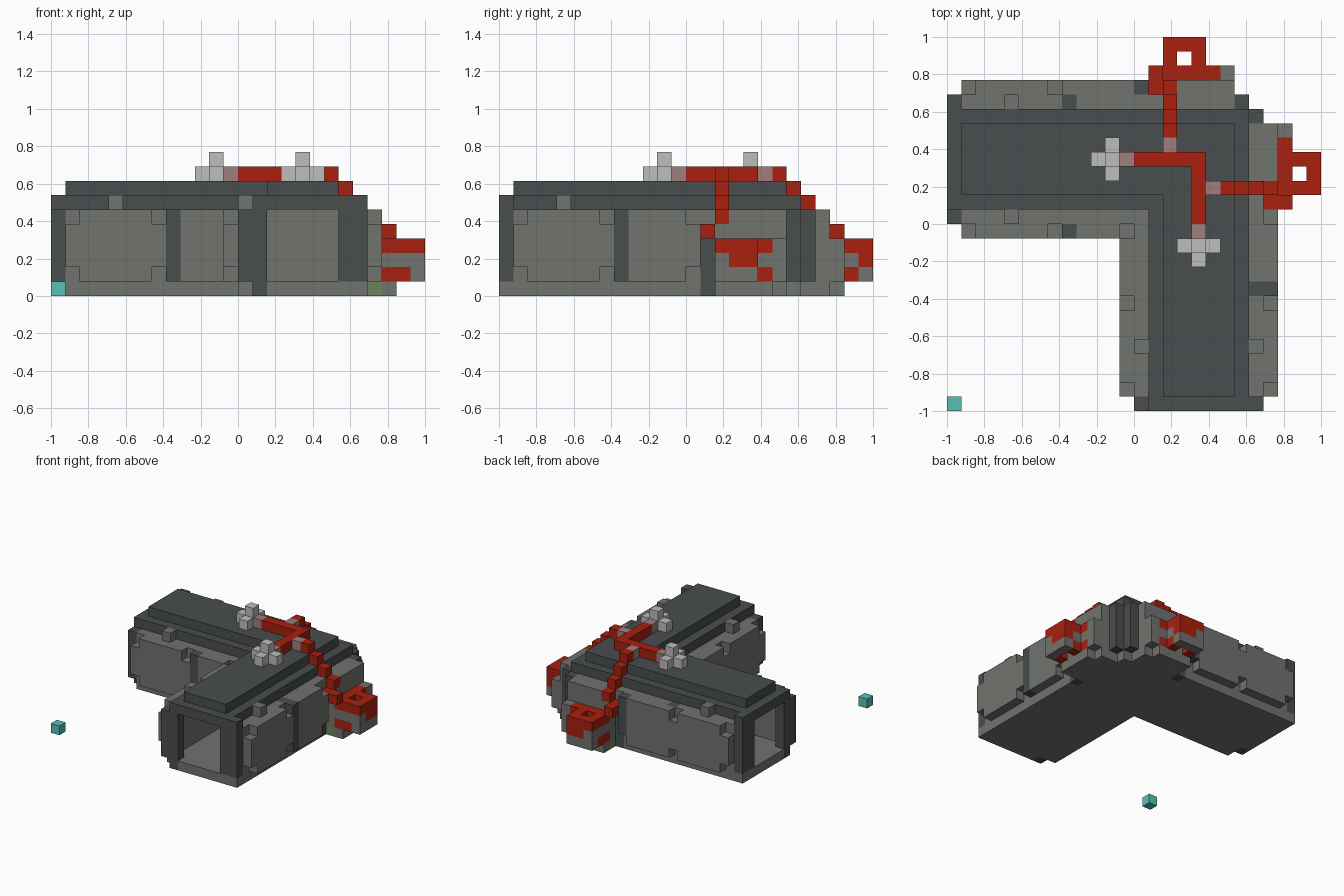
import bpy

if "Cube" in bpy.data.objects:
    bpy.data.objects.remove(bpy.data.objects["Cube"], do_unlink=True)

N = 26                 # blocks along the longest side
S = 2 / N
COLOURS = {"dark_stone": "494d4e", "grey_stone": "71736f", "red_wire": "a8200f",
           "pale_metal": "bcbdbc", "pink_joint": "9f7f7d", "cyan_marker": "5abfb8",
           "moss_green": "6c8558"}
NAMES = list(COLOURS)


def linear(h):
    vals = [int(h[i:i + 2], 16) / 255 for i in (0, 2, 4)]
    return [v / 12.92 if v < 0.04 else ((v + 0.055) / 1.055) ** 2.4 for v in vals] + [1]


materials = []
for name, code in COLOURS.items():
    m = bpy.data.materials.new(name)
    m.use_nodes = True
    m.diffuse_color = linear(code)
    m.node_tree.nodes["Principled BSDF"].inputs["Base Color"].default_value = linear(code)
    materials.append(m)

blocks = {}            # cell -> (part, colour)


def span(v):
    return range(v, v + 1) if isinstance(v, int) else range(v[0], v[1] + 1)


def box(part, colour, x, y, z, mirror=True):
    """Fill a range of blocks, repeated across the diagonal."""
    for i in span(x):
        for j in span(y):
            for k in span(z):
                blocks[i, j, k] = (part, colour)
                if mirror:
                    blocks[j, i, k] = (part, colour)


def carve(x, y, z):
    for i in span(x):
        for j in span(y):
            for k in span(z):
                blocks.pop((i, j, k), None)
                blocks.pop((j, i, k), None)


DARK, GREY, RED, PALE, PINK, CYAN, GREEN = NAMES

# Floor, walls and stepped roof of the two arms
box("floor", GREY, (13, 21), (1, 19), 0)
box("floor", GREY, (14, 20), (1, 20), 0)
box("floor", GREY, (15, 21), 0, 0)
box("walls", GREY, 13, (1, 13), (1, 5))
box("walls", GREY, 21, (1, 19), (1, 5))
box("roof", DARK, (14, 20), (0, 20), 6)
box("roof", DARK, (15, 19), (1, 19), 7)

# Posts at the open ends and the outer corner
box("end_posts", DARK, (13, 14), 0, (1, 5))
box("end_posts", DARK, (20, 21), 0, (1, 5))
box("end_posts", DARK, 14, 0, 0)
box("end_posts", DARK, 21, 0, 6)
box("corner_post", DARK, 20, (20, 21), (1, 5))

# Raised wall panels with notched corners
for c, last in ((12, 12), (22, 13)):
    for a, b in ((1, 7), (9, last)):
        box("wall_panels", GREY, c, (a, b), (1, 5))
        for end in {a, b} - {9}:
            for k in (1, 5):
                carve(c, end, k)
    box("wall_panels", GREY, c, 8, (1, 5))
for c in (13, 21):
    box("roof_bumps", GREY, c, 4, 6)

# Dark pillars between panels
box("pillars", DARK, 8, 12, (1, 5), False)
box("pillars", DARK, (21, 22), 8, (1, 5), False)
box("pillars", DARK, 8, 21, (1, 5), False)
box("pillars", DARK, 21, 14, (0, 3))
box("pillars", DARK, 13, 22, (2, 5), False)

# Side machinery housing beside the corner
box("side_housing", GREY, 22, (15, 19), (0, 5))
box("side_housing", GREY, 23, (15, 18), (0, 2))
box("side_housing", GREY, 23, 19, (1, 3))
box("side_housing", GREY, (24, 25), (15, 17), (1, 2))
carve(24, 16, (1, 3))
box("moss_patch", GREEN, 22, 15, 0)

# Wire over the roof and down the side
box("roof_wire", RED, (13, 17), 17, 8)
box("wire_joints", PINK, 12, 17, 8)
box("wire_joints", PINK, 18, 15, 8)
for step, k in enumerate((8, 7, 6, 5)):
    box("side_wire", RED, 19 + step, 15, k)
box("side_wire", RED, (22, 23), 14, 4)
box("side_wire", RED, 23, (15, 18), 3)
box("side_wire", RED, 23, (16, 17), 2)
box("side_wire", RED, 23, 18, 1)
box("side_wire", RED, (23, 24), 15, 1)

# Handle ring
for j in (15, 17):
    box("handle_ring", RED, 24, j, 3)
box("handle_ring", RED, 25, (15, 17), 3)
box("handle_ring", RED, 25, (16, 17), 2)
box("handle_ring", RED, 24, 17, 1)

# Pale cross-shaped terminals
box("terminals", PALE, (10, 11), 17, 8)
box("terminals", PALE, 11, (16, 18), 8)
box("terminals", PALE, 11, 17, 9)

# Loose marker block
box("marker_block", CYAN, 0, 0, 0)

# Turn each part's exposed block sides into one mesh
for part in sorted({p for p, _ in blocks.values()}):
    verts, faces, slots, index = [], [], [], {}
    for cell, (owner, colour) in blocks.items():
        if owner != part:
            continue
        for axis in range(3):
            u, v = (axis + 1) % 3, (axis + 2) % 3
            for side in (0, 1):
                near = list(cell)
                near[axis] += 2 * side - 1
                if tuple(near) in blocks:
                    continue
                face = []
                for du, dv in ((0, 0), (1, 0), (1, 1), (0, 1)):
                    p = list(cell)
                    p[axis] += side
                    p[u] += du
                    p[v] += dv
                    p = tuple(p)
                    if p not in index:
                        index[p] = len(verts)
                        verts.append((p[0] * S - 1, p[1] * S - 1, p[2] * S))
                    face.append(index[p])
                faces.append(face if side else face[::-1])
                slots.append(colour)
    mesh = bpy.data.meshes.new(part)
    mesh.from_pydata(verts, [], faces)
    used = sorted(set(slots), key=NAMES.index)
    for colour in used:
        mesh.materials.append(materials[NAMES.index(colour)])
    for poly, colour in zip(mesh.polygons, slots):
        poly.material_index = used.index(colour)
    mesh.update()
    bpy.context.collection.objects.link(bpy.data.objects.new(part, mesh))
